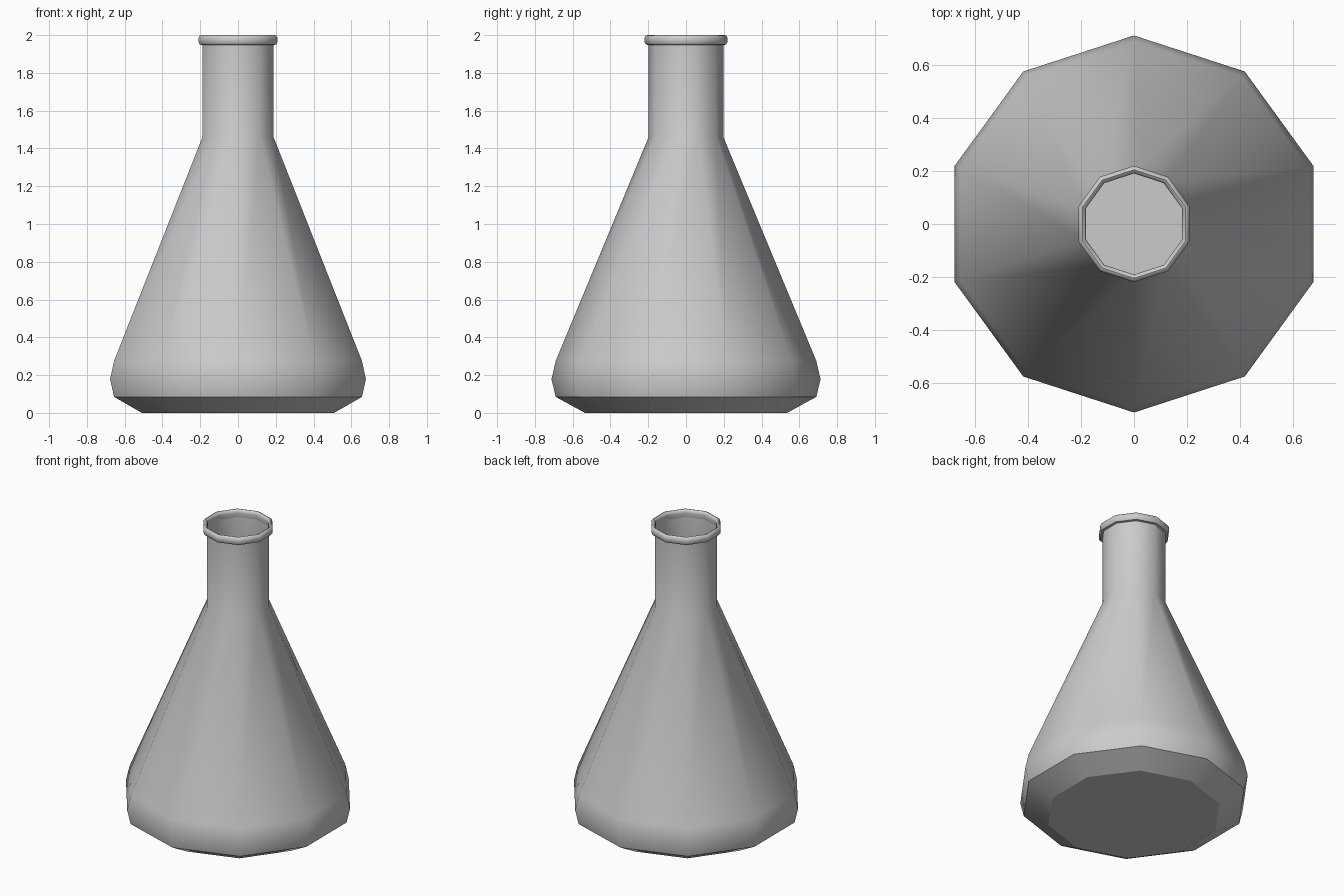
import bpy, bmesh, math

if "Cube" in bpy.data.objects:
    bpy.data.objects.remove(bpy.data.objects["Cube"])

SIDES = 10


def lathe(name, profile, closed=False, bottom=False):
    """Spin an (r, z) profile into a ten-sided shell with a corner on the y axis."""
    bm = bmesh.new()
    rings = []
    for r, z in profile:
        angles = [math.pi / 2 + 2 * math.pi * i / SIDES for i in range(SIDES)]
        rings.append([bm.verts.new((r * math.cos(a), r * math.sin(a), z)) for a in angles])
    pairs = list(zip(rings, rings[1:]))
    if closed:
        pairs.append((rings[-1], rings[0]))
    for lo, hi in pairs:
        for i in range(SIDES):
            j = (i + 1) % SIDES
            bm.faces.new((lo[i], lo[j], hi[j], hi[i]))
    if bottom:
        bm.faces.new(rings[0][::-1])
    mesh = bpy.data.meshes.new(name)
    bm.to_mesh(mesh)
    bm.free()
    obj = bpy.data.objects.new(name, mesh)
    bpy.context.collection.objects.link(obj)
    bpy.ops.object.select_all(action='DESELECT')
    obj.select_set(True)
    bpy.context.view_layer.objects.active = obj
    bpy.ops.object.shade_smooth_by_angle(angle=math.radians(44))
    # Keep the flat base crisp
    if bottom:
        mesh.polygons[len(mesh.polygons) - 1].use_smooth = False
    return obj


# Conical body and straight neck, open at the top
lathe("flask_body", [(0.535, 0), (0.69, 0.085), (0.712, 0.178), (0.69, 0.275),
                     (0.198, 1.46), (0.198, 1.96)], bottom=True)

# Rolled bead around the mouth
lathe("flask_lip", [(0.198, 1.947), (0.212, 1.95), (0.22, 1.962), (0.22, 1.984),
                    (0.213, 1.997), (0.205, 2.0), (0.195, 1.994), (0.191, 1.98)],
      closed=True)
